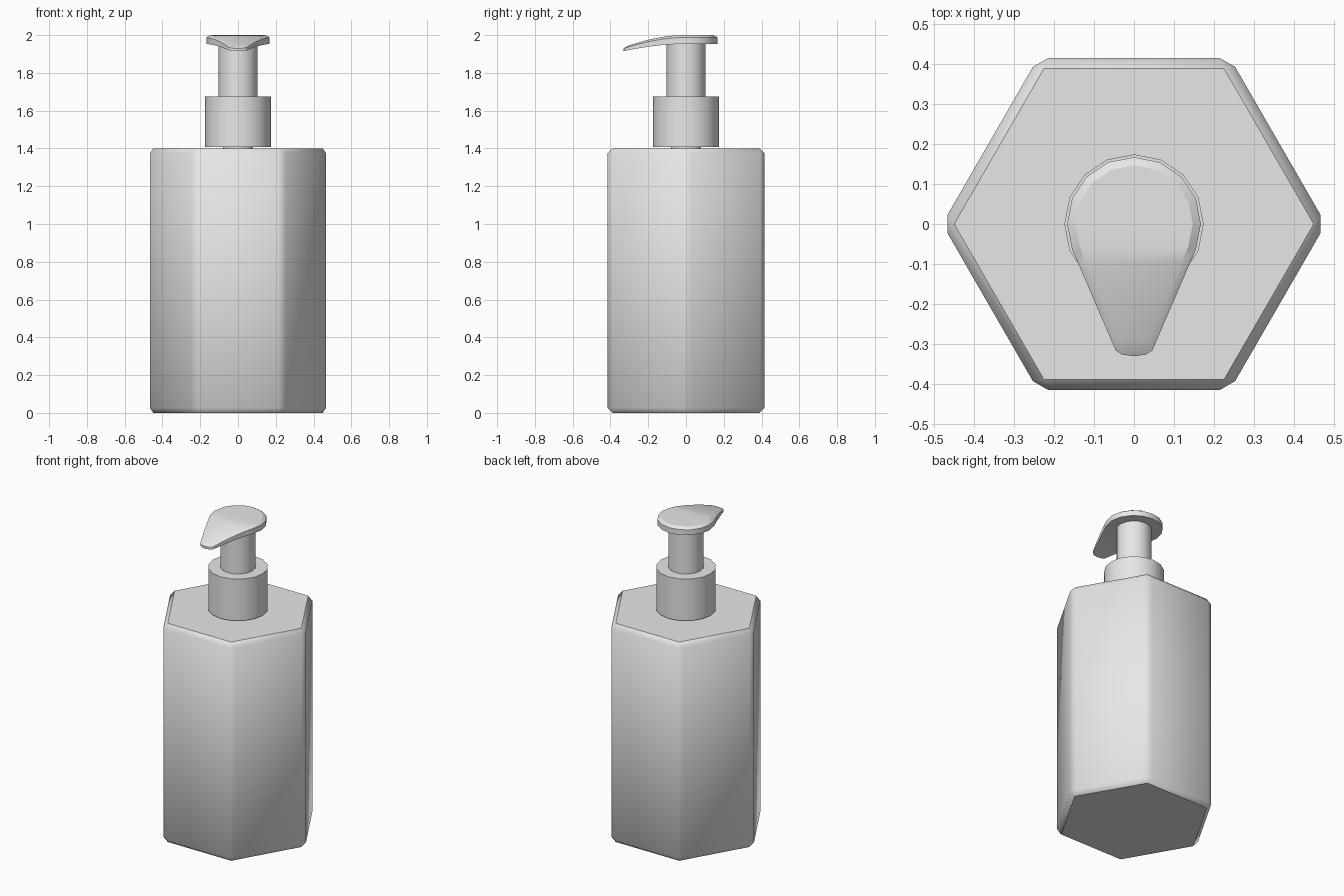
import bpy, bmesh, math
from mathutils import Matrix

if "Cube" in bpy.data.objects:
    bpy.data.objects.remove(bpy.data.objects["Cube"])

GREY = (0.8, 0.8, 0.8, 1)
mat = bpy.data.materials.new("light grey plastic")
mat.use_nodes = True
mat.diffuse_color = GREY
mat.node_tree.nodes["Principled BSDF"].inputs["Base Color"].default_value = GREY


def finish(bm, name, angle):
    bmesh.ops.recalc_face_normals(bm, faces=bm.faces)
    mesh = bpy.data.meshes.new(name)
    bm.to_mesh(mesh)
    bm.free()
    mesh.materials.append(mat)
    obj = bpy.data.objects.new(name, mesh)
    bpy.context.collection.objects.link(obj)
    bpy.ops.object.select_all(action="DESELECT")
    obj.select_set(True)
    bpy.context.view_layer.objects.active = obj
    bpy.ops.object.shade_smooth_by_angle(angle=math.radians(angle))


def prism(sides, radius, z0, z1, turn=0):
    bm = bmesh.new()
    place = Matrix.Translation((0, 0, (z0 + z1) / 2)) @ Matrix.Rotation(math.radians(turn), 4, "Z")
    bmesh.ops.create_cone(bm, cap_ends=True, segments=sides, radius1=radius,
                          radius2=radius, depth=z1 - z0, matrix=place)
    return bm


# Hexagonal bottle with every edge chamfered
body = prism(6, 0.479, 0, 1.4, turn=30)
if max(v.co.x for v in body.verts) < 0.45:  # put corners on the x axis
    bmesh.ops.rotate(body, verts=body.verts, matrix=Matrix.Rotation(math.radians(30), 3, "Z"))
bmesh.ops.bevel(body, geom=body.edges[:], offset=0.026, segments=1, affect="EDGES", profile=0.5)
finish(body, "bottle", 35)

# Neck, collar and pump stem
finish(prism(16, 0.08, 1.39, 1.42), "neck", 30)
finish(prism(16, 0.174, 1.408, 1.675), "collar", 30)
finish(prism(16, 0.103, 1.66, 1.965), "pump_stem", 30)

# Pump head: teardrop outline, raised with a chamfered rim
BOTTOM, TOP, RIM_DROP = 1.953, 2.0, 0.013
outline = [(0.167 * math.cos(math.radians(a)), 0.167 * math.sin(math.radians(a)))
           for a in (-22.5 + 22.5 * i for i in range(11))]
outline += [(-0.046, -0.315), (-0.03, -0.326), (0, -0.33), (0.03, -0.326), (0.046, -0.315)]
head = bmesh.new()
base = head.faces.new([head.verts.new((x, y, BOTTOM)) for x, y in outline])
raised = bmesh.ops.extrude_face_region(head, geom=[base], use_keep_orig=True)["geom"]
for v in (g for g in raised if isinstance(g, bmesh.types.BMVert)):
    v.co.z = TOP - RIM_DROP
bmesh.ops.recalc_face_normals(head, faces=head.faces)
top = max(head.faces, key=lambda f: f.calc_center_median().z)
bmesh.ops.inset_region(head, faces=[top], thickness=0.02, use_even_offset=True)
for v in top.verts:
    v.co.z = TOP

# Slice the head across and curve the spout downwards
for i in range(9):
    bmesh.ops.bisect_plane(head, geom=head.verts[:] + head.edges[:] + head.faces[:],
                           plane_co=(0, -0.03 - 0.032 * i, 0), plane_no=(0, 1, 0))
for v in head.verts:
    reach = max(0, (-0.02 - v.co.y) / 0.31) ** 1.75
    height = (v.co.z - BOTTOM) / (TOP - BOTTOM)
    v.co.z -= reach * (0.038 + 0.027 * height)
finish(head, "pump_head", 30)
